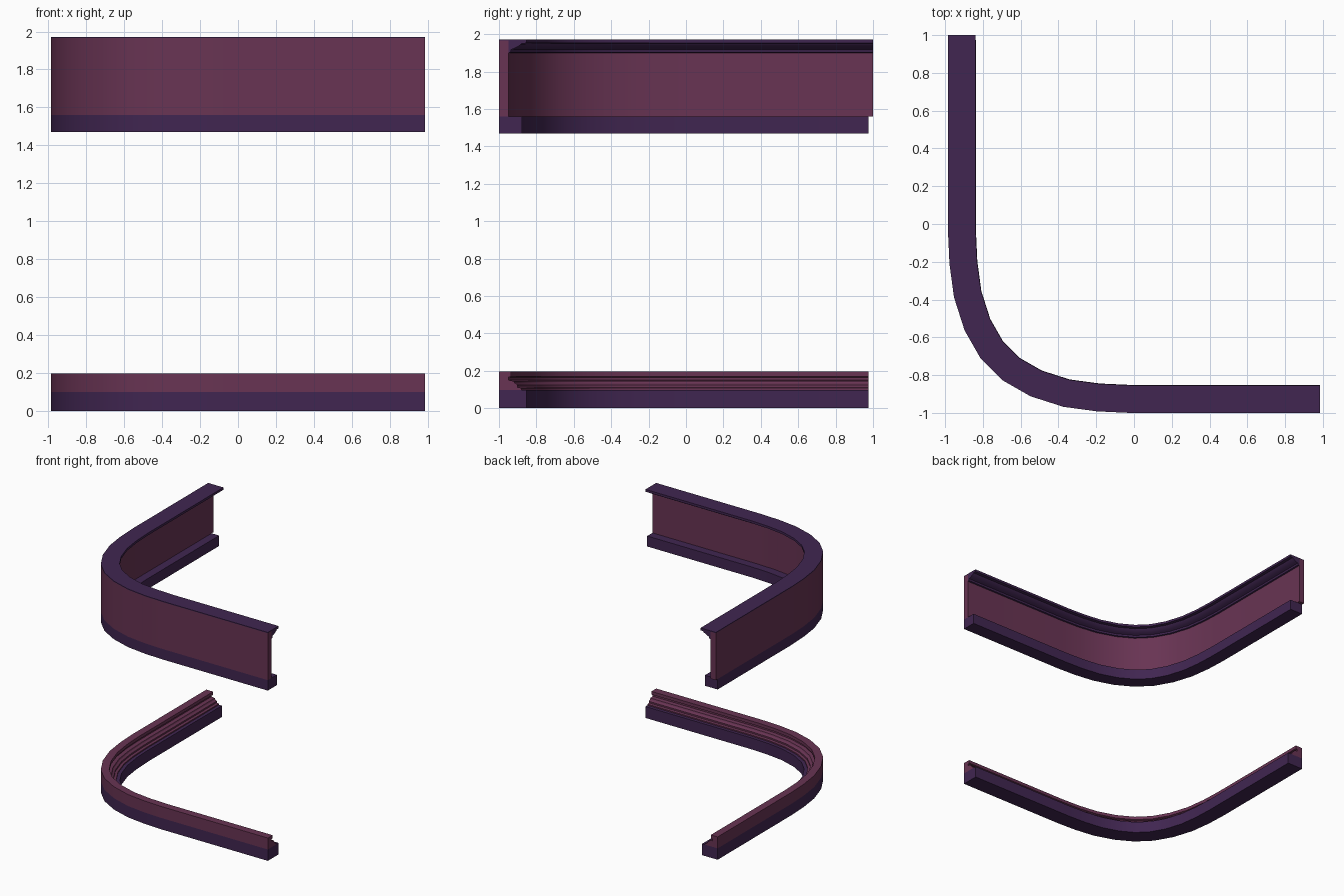
import bpy, bmesh
from mathutils import Vector

if "Cube" in bpy.data.objects:
    bpy.data.objects.remove(bpy.data.objects["Cube"])


def material(name, col):
    m = bpy.data.materials.new(name)
    m.diffuse_color = (*col, 1)
    m.use_nodes = True
    m.node_tree.nodes["Principled BSDF"].inputs["Base Color"].default_value = m.diffuse_color
    return m


MAROON = material("maroon", (0.139, 0.034, 0.087))
PURPLE = material("dark purple", (0.052, 0.019, 0.082))

# Outer edge of the rounded corner, measured from the square corner;
# mirrored on the diagonal for the second half
HALF = [(0, 0.965), (0.008, 0.79), (0.032, 0.612), (0.088, 0.437), (0.173, 0.288)]
BEND = HALF + [(b, a) for a, b in reversed(HALF)]


def sweep(name, profile, mat, back):
    """Sweep a closed (inward depth, z) profile along the L-shaped path."""
    path = [Vector((-0.985, back))]
    path += [Vector((a - 0.985, b - 1)) for a, b in BEND]
    path.append(Vector((0.985, -1)))
    bm = bmesh.new()
    rings = []
    for i, p in enumerate(path):
        t0 = (p - path[i - 1]).normalized() if i else (path[1] - p).normalized()
        t1 = (path[i + 1] - p).normalized() if i < len(path) - 1 else t0
        n = Vector((-(t0 + t1).y, (t0 + t1).x)).normalized()
        n /= n.dot(Vector((-t0.y, t0.x)))          # mitre the offset
        rings.append([bm.verts.new((p.x + n.x * d, p.y + n.y * d, z)) for d, z in profile])
    k = len(profile)
    for a, b in zip(rings, rings[1:]):
        for j in range(k):
            bm.faces.new((a[j], a[(j + 1) % k], b[(j + 1) % k], b[j]))
    bm.faces.new(rings[0])
    bm.faces.new(rings[-1])
    bmesh.ops.recalc_face_normals(bm, faces=bm.faces)
    me = bpy.data.meshes.new(name)
    bm.to_mesh(me)
    bm.free()
    me.materials.append(mat)
    ob = bpy.data.objects.new(name, me)
    bpy.context.collection.objects.link(ob)
    bpy.ops.object.select_all(action='DESELECT')
    bpy.context.view_layer.objects.active = ob
    ob.select_set(True)
    bpy.ops.object.shade_smooth_by_angle(angle=0.5)


# Lower rail: plain base with a stepped moulding on top
sweep("lower_base", [(0, 0), (0.148, 0), (0.148, 0.098), (0, 0.098)], PURPLE, 0.975)
sweep("lower_moulding",
      [(0, 0.098), (0.12, 0.098), (0.12, 0.108), (0.1, 0.112), (0.1, 0.125),
       (0.085, 0.135), (0.08, 0.145), (0.05, 0.15), (0.05, 0.165), (0.065, 0.17),
       (0.065, 0.197), (0, 0.197)], MAROON, 0.975)

# Upper band: bottom rail, tall wall and overhanging crown
sweep("upper_rail", [(0, 1.47), (0.122, 1.47), (0.122, 1.56), (0, 1.56)], PURPLE, 0.975)
sweep("upper_wall", [(0, 1.56), (0.05, 1.56), (0.05, 1.965), (0, 1.965)], MAROON, 1)
sweep("crown",
      [(0, 1.965), (0.05, 1.965), (0.05, 1.9), (0.062, 1.903), (0.066, 1.918),
       (0.085, 1.925), (0.115, 1.942), (0.12, 1.95), (0.146, 1.952), (0.146, 1.972),
       (0, 1.972)], PURPLE, 1)
